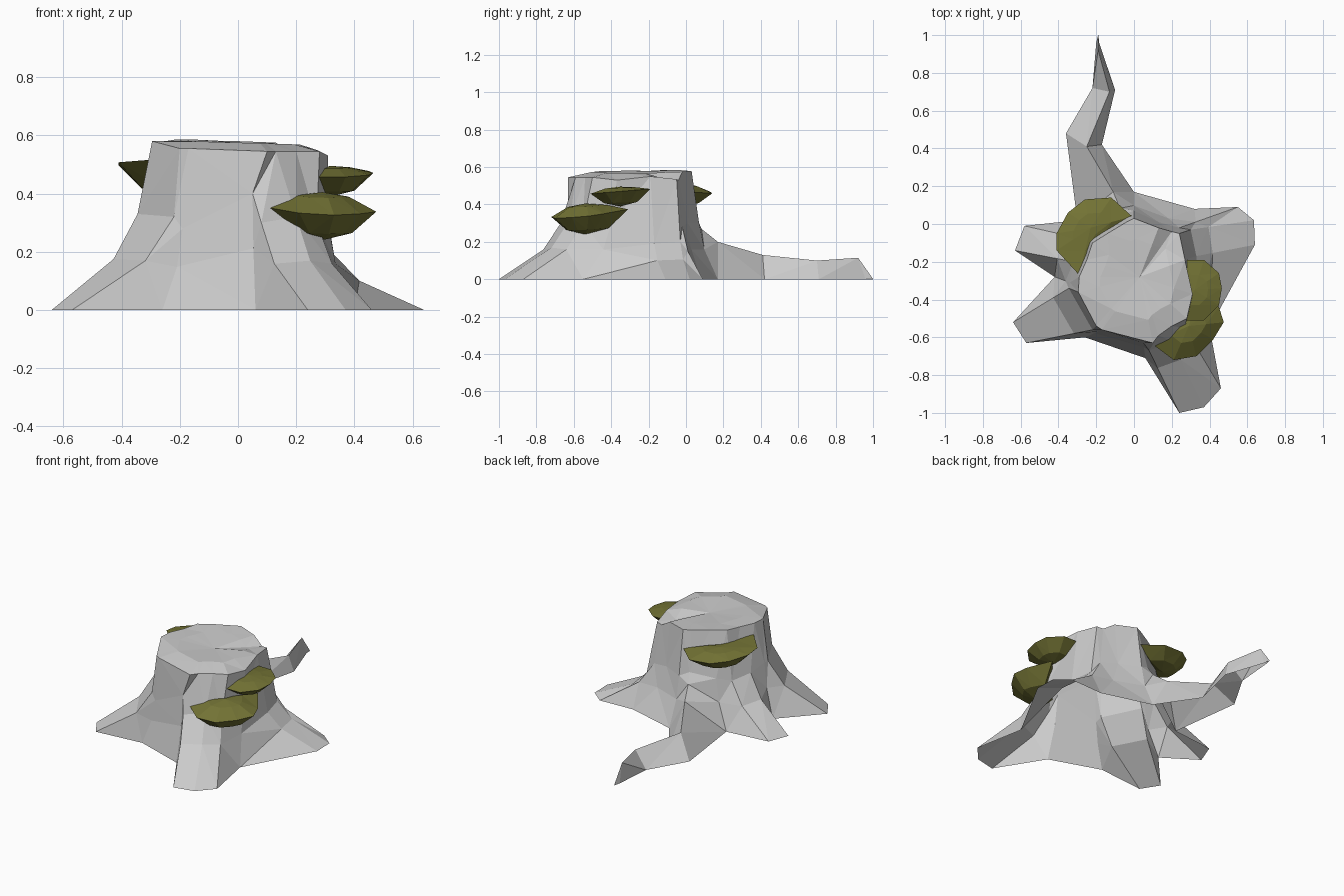
import bpy, bmesh
from mathutils import Vector

if "Cube" in bpy.data.objects:
    bpy.data.objects.remove(bpy.data.objects["Cube"])

olive = bpy.data.materials.new("olive")
olive.diffuse_color = (0.17, 0.17, 0.035, 1)
olive.use_nodes = True
olive.node_tree.nodes["Principled BSDF"].inputs["Base Color"].default_value = olive.diffuse_color


def finish(bm, name, mat=None):
    bmesh.ops.remove_doubles(bm, verts=bm.verts, dist=0.0005)
    bmesh.ops.triangulate(bm, faces=[f for f in bm.faces if len(f.verts) > 3])
    bmesh.ops.recalc_face_normals(bm, faces=bm.faces)
    me = bpy.data.meshes.new(name)
    bm.to_mesh(me)
    bm.free()
    ob = bpy.data.objects.new(name, me)
    bpy.context.collection.objects.link(ob)
    if mat:
        me.materials.append(mat)


def loft(bm, rings, closed=True):
    vs = [[bm.verts.new(p) for p in r] for r in rings]
    n = len(vs[0])
    for a, b in zip(vs, vs[1:]):
        for i in range(n if closed else n - 1):
            j = (i + 1) % n
            bm.faces.new((a[i], a[j], b[j], b[i]))
    return vs


def fan(bm, ring, p):
    c = bm.verts.new(p)
    for i in range(len(ring)):
        bm.faces.new((ring[i], ring[(i + 1) % len(ring)], c))


# Trunk outlines, counter-clockwise from the front: ground, waist, rim
ground = [(.06, -.71), (.24, -1), (.37, -.97), (.46, -.87), (.40, -.55), (.64, -.11),
          (.635, .02), (.55, .09), (.32, .08), (0, .17), (-.11, .17), (-.30, .02),
          (-.58, -.01), (-.63, -.14), (-.42, -.28), (-.64, -.52), (-.57, -.63), (-.26, -.60)]
waist = [(.05, -.63, .40), (.08, -.67, .30), (.20, -.62, .32), (.27, -.55, .30),
         (.31, -.40, .30), (.33, -.17, .19), (.30, -.03, .20), (.24, -.02, .28),
         (.13, .01, .30), (0, .07, .30), (-.06, .05, .33), (-.20, -.02, .30),
         (-.27, -.08, .28), (-.32, -.20, .30), (-.34, -.31, .33), (-.345, -.34, .33),
         (-.22, -.56, .32), (-.19, -.57, .28)]
rim = [(.10, -.63, .545), (.13, -.59, .545), (.20, -.54, .545), (.28, -.50, .545),
       (.31, -.37, .53), (.27, -.19, .55), (.24, -.05, .535), (.20, -.04, .53),
       (.13, -.02, .575), (0, .03, .58), (-.04, .01, .58), (-.14, -.05, .585),
       (-.22, -.10, .585), (-.25, -.19, .58), (-.29, -.28, .58), (-.295, -.36, .58),
       (-.20, -.54, .555), (-.17, -.56, .555)]

# Ground points; the back ridge point is lifted to open into the long root
base = [Vector((x, y, .2 if i == 10 else 0)) for i, (x, y) in enumerate(ground)]
waist = [Vector(p) for p in waist]
low = [Vector((*b.lerp(w, .72).xy, b.z + (w.z - b.z) * .53)) for b, w in zip(base, waist)]

# Cut top, with a split at the back right
hub = Vector((.03, -.28, .562))
inner = [Vector(p).lerp(hub, .35) for p in rim]
for i in range(len(inner)):
    inner[i].z = .575 - .03 * inner[i].x - (.03 if i in (6, 7) else 0)

bm = bmesh.new()
rings = loft(bm, [base, low, waist, rim, inner])
fan(bm, rings[-1], hub)

# Long back root: left edge, ridge, right edge
loft(bm, [
    [base[11], base[10], base[9]],
    [(-.36, .48, 0), (-.25, .41, .13), (-.17, .42, 0)],
    [(-.22, .72, 0), (-.13, .70, .10), (-.10, .71, 0)],
    [(-.20, .96, 0), (-.19, .92, .115), (-.185, .96, 0)],
    [(-.19, 1, 0), (-.19, 1, 0.002), (-.188, 1, 0)]], closed=False)
finish(bm, "stump")


# Bracket fungi: tilted rim, shallow top, full bowl beneath
def bracket(name, pts, hub, z, slope, top, bottom):
    rim = [Vector((x, y, z + slope[0] * (x - hub[0]) + slope[1] * (y - hub[1]))) for x, y in pts]
    crown, keel = Vector((*hub, top)), Vector((*hub, bottom))
    bowl = [Vector((*p.lerp(keel, .45).xy, p.z + (bottom - p.z) * .75)) for p in rim]
    cap = [Vector((*p.lerp(crown, .5).xy, p.z + (top - p.z) * .75)) for p in rim]
    bm = bmesh.new()
    vs = loft(bm, [cap, rim, bowl])
    fan(bm, vs[0], crown)
    fan(bm, vs[2], keel)
    finish(bm, name, olive)


bracket("front_fungus",
        [(.09, -.63), (.21, -.72), (.33, -.70), (.42, -.61), (.475, -.52), (.45, -.44),
         (.36, -.31), (.22, -.47)],
        (.29, -.54), .35, (-.08, .13), .405, .24)
bracket("right_fungus",
        [(.26, -.51), (.37, -.51), (.45, -.43), (.465, -.34), (.45, -.26), (.37, -.19),
         (.28, -.19), (.24, -.35)],
        (.32, -.35), .47, (0, .08), .495, .39)
bracket("back_fungus",
        [(-.01, .04), (-.12, .14), (-.26, .13), (-.35, .06), (-.41, -.05), (-.41, -.14),
         (-.29, -.27), (-.18, -.09)],
        (-.23, -.02), .484, (-.05, -.12), .51, .39)
